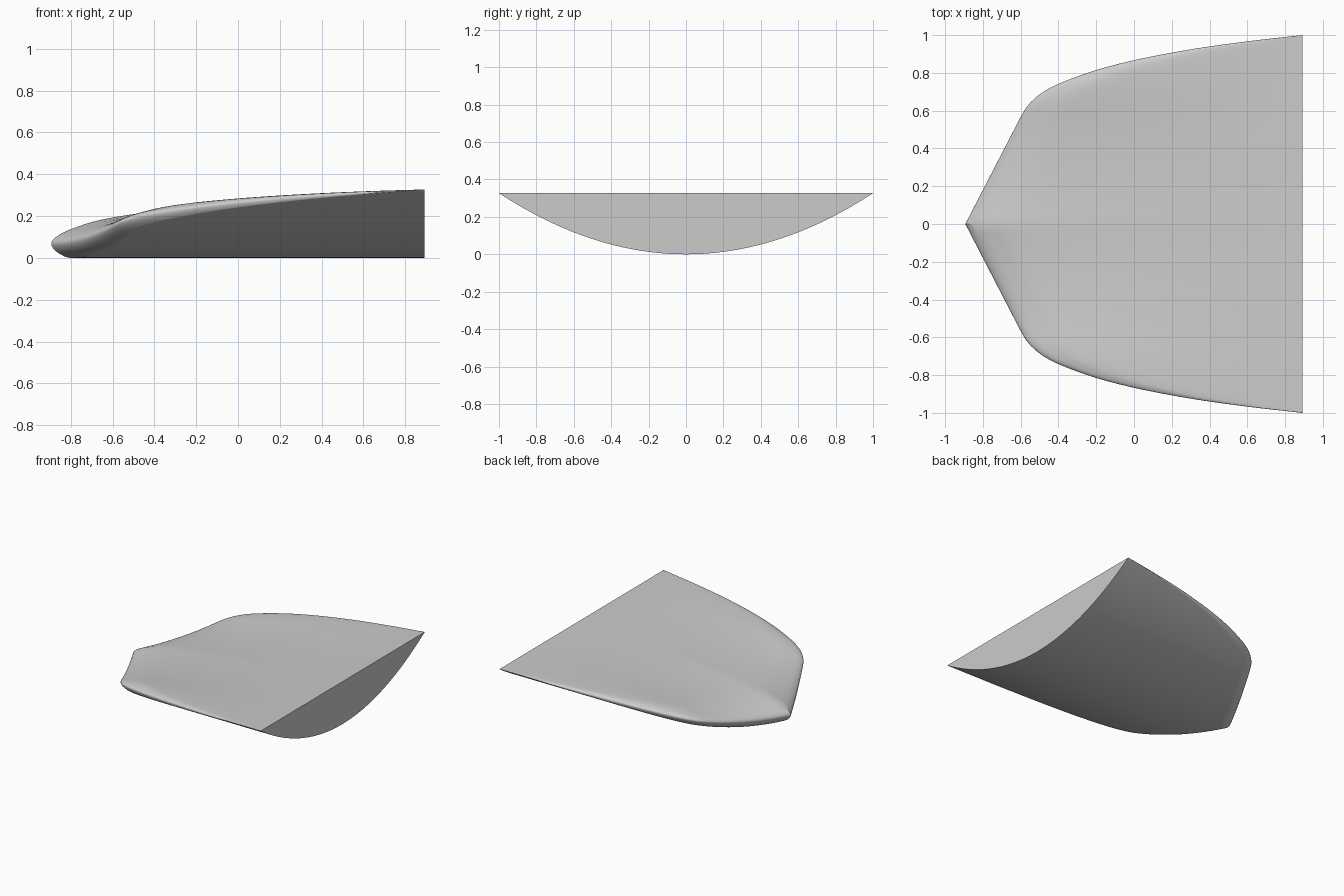
import bpy
import bmesh
import math
from mathutils import Vector

cube = bpy.data.objects.get("Cube")
if cube:
    bpy.data.objects.remove(cube, do_unlink=True)

BASE_X = 0.892
HEIGHT = 0.327

# Leading edge in plan: straight from the tip, bending round to the base corner (x, y)
EDGE = [(-0.6, 0.565), (-0.57, 0.615), (-0.53, 0.66), (-0.47, 0.705), (-0.38, 0.75),
        (-0.2, 0.815), (0, 0.867), (0.2, 0.907), (0.4, 0.94), (0.65, 0.973), (BASE_X, 1)]
# Lengthwise section: blunt nose with a rising top (length fraction, thickness fraction)
SECTION = [(1, 1), (0.725, 0.905), (0.5, 0.81), (0.275, 0.68), (0.135, 0.56), (0.06, 0.435),
           (0.02, 0.335), (0, 0.23), (0.006, 0.13), (0.025, 0.05), (0.05, 0), (0.1, 0)]


def smooth_path(points, steps):
    """Catmull-Rom curve through the points."""
    p = [Vector(q) for q in points]
    p = [2 * p[0] - p[1]] + p + [2 * p[-1] - p[-2]]
    out = []
    for a, b, c, d in zip(p, p[1:], p[2:], p[3:]):
        for i in range(steps):
            t = i / steps
            out.append(0.5 * (2 * b + (c - a) * t + (2 * a - 5 * b + 4 * c - d) * t ** 2
                              + (3 * b - a - 3 * c + d) * t ** 3))
    return out + [p[-2]]


# Stations from the centre line out to one corner, then mirrored
tip = Vector((-BASE_X, 0))
straight = [tip.lerp(Vector(EDGE[0]), i / 12) for i in range(12)]
half = straight + smooth_path(EDGE, 3)
stations = [Vector((p.x, -p.y)) for p in reversed(half[1:])] + half

section = smooth_path(SECTION, 4)
section += [Vector((f, 0)) for f in (0.3, 0.5, 0.75, 1)]

# Body: parabolic belly, thinning to the side corners
bm = bmesh.new()
rows = []
for x, y in stations:
    belly = HEIGHT * y * y
    row = [bm.verts.new((x + (BASE_X - x) * s.x, y,
                         belly + (HEIGHT - belly) * max(0, s.y))) for s in section]
    rows.append(row)
for a, b in zip(rows, rows[1:]):
    for j in range(len(section) - 1):
        bm.faces.new((a[j], b[j], b[j + 1], a[j + 1]))
    # Flat base
    bm.faces.new((a[-1], b[-1], b[0], a[0]))
bmesh.ops.remove_doubles(bm, verts=bm.verts, dist=0.00005)
bmesh.ops.recalc_face_normals(bm, faces=bm.faces)
mesh = bpy.data.meshes.new("lifting_body")
bm.to_mesh(mesh)
bm.free()

body = bpy.data.objects.new("lifting_body", mesh)
bpy.context.collection.objects.link(body)

grey = bpy.data.materials.new("light_grey")
grey.use_nodes = True
colour = (0.6, 0.6, 0.6, 1)
grey.diffuse_color = colour
grey.node_tree.nodes["Principled BSDF"].inputs["Base Color"].default_value = colour
mesh.materials.append(grey)

bpy.ops.object.select_all(action='DESELECT')
body.select_set(True)
bpy.context.view_layer.objects.active = body
bpy.ops.object.shade_smooth_by_angle(angle=math.radians(30))
